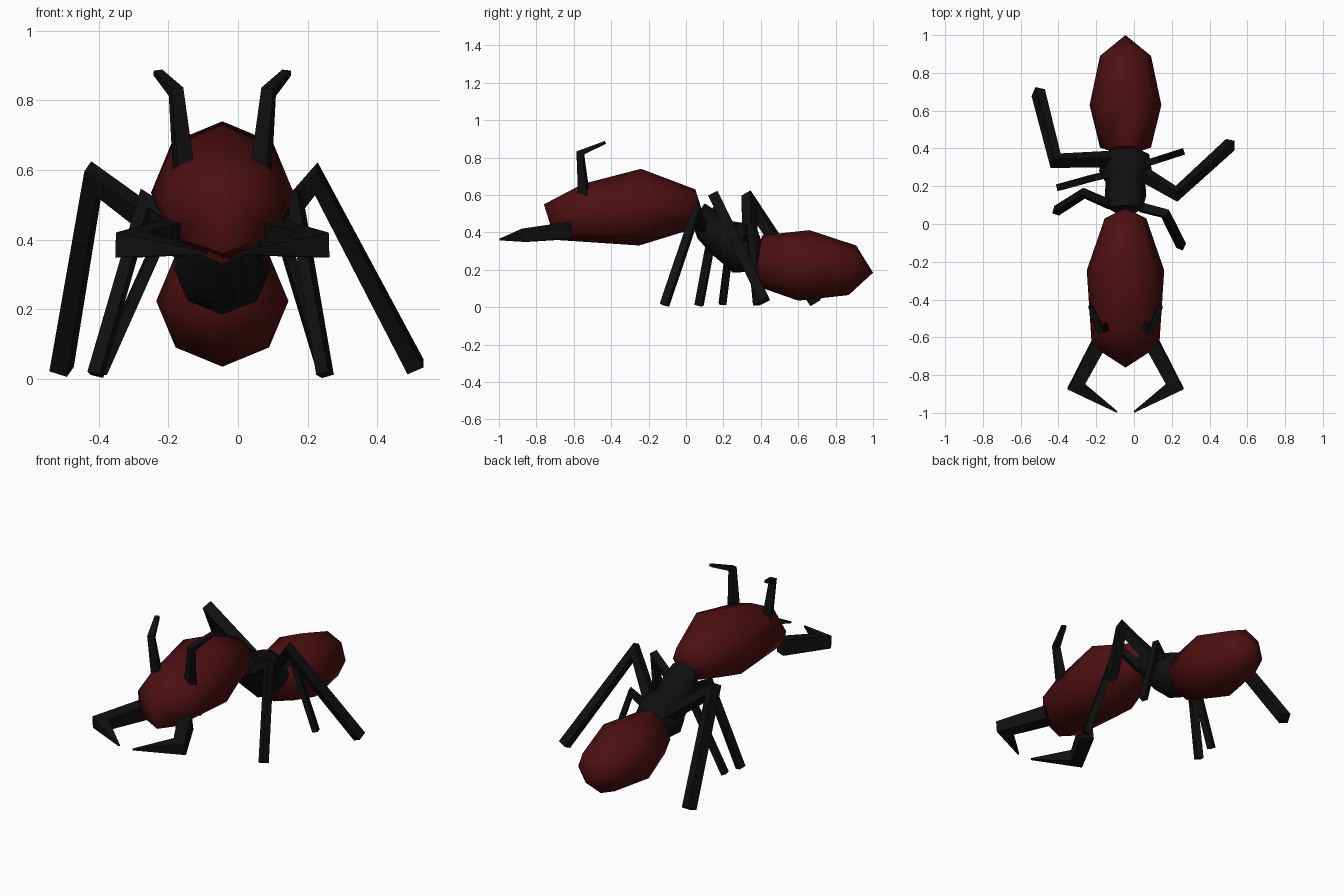
import bpy, bmesh, math
from mathutils import Vector

cube = bpy.data.objects.get("Cube")
if cube:
    bpy.data.objects.remove(cube, do_unlink=True)

CX = -0.045  # centre line of the body


def material(name, rgb):
    m = bpy.data.materials.new(name)
    m.use_nodes = True
    m.diffuse_color = (*rgb, 1)
    bsdf = m.node_tree.nodes["Principled BSDF"]
    bsdf.inputs["Base Color"].default_value = (*rgb, 1)
    bsdf.inputs["Roughness"].default_value = 0.8
    return m


RED = material("dark red", (0.075, 0.005, 0.006))
BLACK = material("black", (0.005, 0.005, 0.005))


def finish(bm, name, mat, smooth):
    bmesh.ops.recalc_face_normals(bm, faces=bm.faces)
    mesh = bpy.data.meshes.new(name)
    bm.to_mesh(mesh)
    bm.free()
    mesh.materials.append(mat)
    obj = bpy.data.objects.new(name, mesh)
    bpy.context.collection.objects.link(obj)
    bpy.ops.object.select_all(action='DESELECT')
    obj.select_set(True)
    bpy.context.view_layer.objects.active = obj
    if smooth:
        bpy.ops.object.shade_smooth_by_angle(angle=math.radians(60))
    return obj


def bridge(bm, a, b):
    n = len(a)
    for i in range(n):
        bm.faces.new((a[i], a[(i + 1) % n], b[(i + 1) % n], b[i]))


def body(name, mat, front, rings, back, sides=8):
    """Loft of tilted rings (top y, top z, bottom y, bottom z, half width) with pointed ends."""
    bm = bmesh.new()
    loops = []
    for ty, tz, by, bz, hw in rings:
        mid = Vector((CX, (ty + by) / 2, (tz + bz) / 2))
        up = Vector((0, (ty - by) / 2, (tz - bz) / 2))
        angles = [2 * math.pi * k / sides for k in range(sides)]
        loops.append([bm.verts.new(mid + up * math.cos(t) + Vector((hw * math.sin(t), 0, 0)))
                      for t in angles])
    for a, b in zip(loops, loops[1:]):
        bridge(bm, a, b)
    for tip, loop in ((front, loops[0]), (back, loops[-1])):
        v = bm.verts.new((CX, *tip))
        for i in range(sides):
            bm.faces.new((v, loop[i], loop[(i + 1) % sides]))
    return finish(bm, name, mat, True)


def limb(name, points, sizes):
    """Three-point square tube with a mitred joint; sizes are (across, in plane) half widths."""
    p = [Vector(q) for q in points]
    d1, d2 = (p[1] - p[0]).normalized(), (p[2] - p[1]).normalized()
    across = d1.cross(d2).normalized()
    joint = (d1 + d2).normalized()
    stretch = min(1.4, 1 / max(0.1, joint.dot(d1)))
    bm = bmesh.new()
    loops = []
    for q, t, (w, h), s in zip(p, (d1, joint, d2), sizes, (1, stretch, 1)):
        side = t.cross(across) * h * s
        loops.append([bm.verts.new(q + across * w * i + side * j)
                      for i, j in ((1, 1), (-1, 1), (-1, -1), (1, -1))])
    bridge(bm, loops[0], loops[1])
    bridge(bm, loops[1], loops[2])
    bm.faces.new(loops[0])
    bm.faces.new(loops[2])
    return finish(bm, name, BLACK, False)


# Three body sections
body("head", RED, (-0.76, 0.55),
     [(-0.55, 0.66, -0.70, 0.36, 0.18),
      (-0.24, 0.74, -0.25, 0.33, 0.205),
      (0.05, 0.63, 0.01, 0.41, 0.11)], (0.085, 0.52))
body("thorax", BLACK, (0.03, 0.46),
     [(0.10, 0.555, 0.06, 0.37, 0.09),
      (0.17, 0.51, 0.13, 0.29, 0.11),
      (0.24, 0.46, 0.20, 0.23, 0.105),
      (0.31, 0.45, 0.25, 0.185, 0.14),
      (0.38, 0.42, 0.36, 0.19, 0.125)], (0.43, 0.28))
body("abdomen", RED, (0.36, 0.25),
     [(0.41, 0.385, 0.40, 0.105, 0.135),
      (0.66, 0.412, 0.60, 0.035, 0.19),
      (0.91, 0.33, 0.87, 0.065, 0.135)], (1.0, 0.185))

# Legs: hip, knee, foot, half thickness
legs = {
    "left_front_leg": ((0.03, 0.09, 0.42), (0.165, 0.055, 0.515), (0.25, -0.115, 0.012), 0.021),
    "left_middle_leg": ((0.03, 0.31, 0.34), (0.125, 0.34, 0.42), (0.25, 0.38, 0.014), 0.018),
    "left_rear_leg": ((0.04, 0.27, 0.35), (0.225, 0.16, 0.575), (0.51, 0.42, 0.035), 0.028),
    "right_front_leg": ((-0.12, 0.10, 0.42), (-0.265, 0.163, 0.515), (-0.41, 0.07, 0.012), 0.021),
    "right_middle_leg": ((-0.12, 0.265, 0.34), (-0.215, 0.245, 0.42), (-0.395, 0.195, 0.018), 0.018),
    "right_rear_leg": ((-0.10, 0.345, 0.34), (-0.415, 0.335, 0.575), (-0.507, 0.695, 0.028), 0.030),
}
for name, (hip, knee, foot, r) in legs.items():
    limb(name, (hip, knee, foot), [(r, r * 1.1), (r, r), (r, r * 0.9)])

# Mirrored antennae and jaws
for label, s in (("left", 1), ("right", -1)):
    limb(label + "_antenna",
         ((CX + s * 0.11, -0.545, 0.59), (CX + s * 0.133, -0.565, 0.825),
          (CX + s * 0.185, -0.435, 0.88)),
         [(0.025, 0.025), (0.018, 0.015), (0.013, 0.008)])
    limb(label + "_jaw",
         ((CX + s * 0.14, -0.63, 0.41), (CX + s * 0.262, -0.86, 0.385),
          (CX + s * 0.045, -0.995, 0.362)),
         [(0.045, 0.038), (0.036, 0.034), (0.004, 0.004)])
